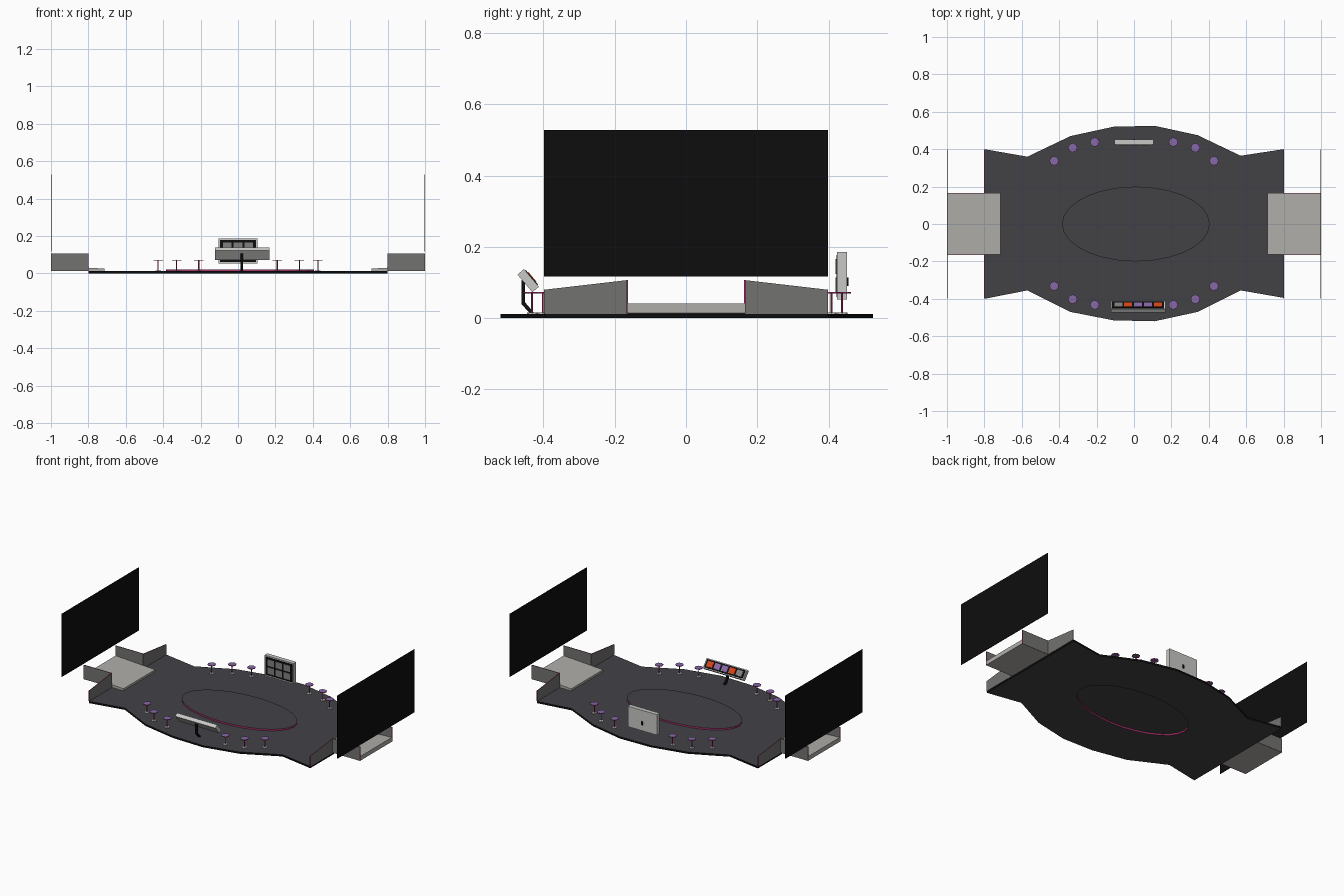
import bpy, bmesh, math
from mathutils import Matrix, Vector

if "Cube" in bpy.data.objects:
    bpy.data.objects.remove(bpy.data.objects["Cube"])


def material(name, r, g, b):
    m = bpy.data.materials.new(name)
    m.diffuse_color = (r, g, b, 1)
    m.use_nodes = True
    m.node_tree.nodes["Principled BSDF"].inputs["Base Color"].default_value = m.diffuse_color
    return m


FLOOR = material("charcoal floor", 0.055, 0.054, 0.062)
BLACK = material("black", 0.004, 0.004, 0.004)
LIGHT = material("platform grey", 0.43, 0.42, 0.40)
FRAME = material("frame grey", 0.58, 0.58, 0.57)
WALL = material("wall grey", 0.17, 0.17, 0.165)
PINK = material("magenta trim", 0.45, 0.03, 0.17)
PURPLE = material("purple", 0.24, 0.14, 0.38)
ORANGE = material("orange", 0.68, 0.06, 0.01)
TILE = material("tile grey", 0.22, 0.22, 0.22)


def finish(name, bm, mats):
    bmesh.ops.recalc_face_normals(bm, faces=bm.faces)
    me = bpy.data.meshes.new(name)
    bm.to_mesh(me)
    bm.free()
    for m in mats:
        me.materials.append(m)
    ob = bpy.data.objects.new(name, me)
    bpy.context.collection.objects.link(ob)
    return ob


def prism(name, pts, axis, a, b, cap, side=None):
    """Extrude a 2D outline along an axis; caps and sides may differ in colour."""
    to3d = {"x": lambda u, v, w: (w, u, v),
            "y": lambda u, v, w: (u, w, v),
            "z": lambda u, v, w: (u, v, w)}[axis]
    bm = bmesh.new()
    lo = [bm.verts.new(to3d(u, v, a)) for u, v in pts]
    hi = [bm.verts.new(to3d(u, v, b)) for u, v in pts]
    bm.faces.new(lo)
    bm.faces.new(hi)
    n = len(pts)
    for i in range(n):
        j = (i + 1) % n
        bm.faces.new((lo[i], lo[j], hi[j], hi[i])).material_index = 1
    return finish(name, bm, [cap, side or cap])


def box(name, center, size, mat, matrix=Matrix()):
    bm = bmesh.new()
    bmesh.ops.create_cube(bm, size=1)
    bmesh.ops.scale(bm, vec=size, verts=bm.verts)
    bmesh.ops.translate(bm, vec=center, verts=bm.verts)
    bmesh.ops.transform(bm, matrix=matrix, verts=bm.verts)
    return finish(name, bm, [mat])


def ellipse(cx, cy, rx, ry, n):
    return [(cx + rx * math.cos(2 * math.pi * i / n),
             cy + ry * math.sin(2 * math.pi * i / n)) for i in range(n)]


# Floor: open plate with an oval recess below and a raised oval above
outline = [(-0.8, 0.4), (-0.57, 0.36), (-0.34, 0.47), (-0.11, 0.52), (0.11, 0.525),
           (0.34, 0.475), (0.57, 0.365), (0.8, 0.4), (0.8, -0.395), (0.57, -0.355),
           (0.34, -0.47), (0.11, -0.52), (-0.11, -0.515), (-0.34, -0.47),
           (-0.57, -0.355), (-0.8, -0.4)]
oval = ellipse(0.01, 0, 0.395, 0.2, 28)


def ring(bm, pts, z):
    vs = [bm.verts.new((x, y, z)) for x, y in pts]
    es = [bm.edges.new((vs[i], vs[(i + 1) % len(vs)])) for i in range(len(vs))]
    return vs, es


def skirt(bm, lo, hi, idx):
    for i in range(len(lo)):
        j = (i + 1) % len(lo)
        bm.faces.new((lo[i], lo[j], hi[j], hi[i])).material_index = idx


bm = bmesh.new()
rings = {}
for key, pts, z in (("out_lo", outline, 0), ("out_hi", outline, 0.012),
                    ("in_lo", oval, 0), ("in_hi", oval, 0.010),
                    ("top_lo", oval, 0.012), ("top_hi", oval, 0.022)):
    rings[key] = ring(bm, pts, z)
for lo, hi in (("out_lo", "in_lo"), ("out_hi", "top_lo")):
    bmesh.ops.triangle_fill(bm, use_beauty=True, edges=rings[lo][1] + rings[hi][1])
bm.faces.new(rings["in_hi"][0])
bm.faces.new(rings["top_hi"][0])
skirt(bm, rings["out_lo"][0], rings["out_hi"][0], 1)
skirt(bm, rings["in_lo"][0], rings["in_hi"][0], 2)
skirt(bm, rings["top_lo"][0], rings["top_hi"][0], 2)
finish("floor", bm, [FLOOR, BLACK, PINK])

# Both ends: entrance ramp, trimmed walls and large screen
for s, side in ((-1, "left"), (1, "right")):
    prism(side + "_ramp", [(s * 0.715, 0.012), (s, 0.014), (s, 0.042), (s * 0.715, 0.026)],
          "y", -0.163, 0.165, LIGHT)
    for t, end in ((-1, "front"), (1, "back")):
        prism(f"{side}_{end}_end_wall",
              [(t * 0.398, 0.012), (t * 0.398, 0.08), (t * 0.165, 0.107), (t * 0.165, 0.012)],
              "x", s * 0.798, s * 0.802, WALL, PINK)
        prism(f"{side}_{end}_passage_wall",
              [(s * 0.8, 0.014), (s, 0.014), (s, 0.107), (s * 0.8, 0.107)],
              "y", t * 0.163, t * 0.167, WALL, PINK)
    box(side + "_screen", (s * 0.9985, 0, 0.323), (0.003, 0.796, 0.412), BLACK)

# Stools
for x, y in ((0.427, 0.335), (0.328, 0.405), (0.21, 0.435)):
    for sx in (-1, 1):
        for sy in (-1, 1):
            cx, cy = sx * x, sy * y + 0.003
            prism("stool_seat", ellipse(cx, cy, 0.025, 0.025, 8), "z", 0.069, 0.073,
                  PURPLE, PINK)
            prism("stool_post", ellipse(cx, cy, 0.003, 0.003, 6), "z", 0.012, 0.069, PINK)
            prism("stool_base", ellipse(cx, cy, 0.015, 0.015, 8), "z", 0.012, 0.016, FRAME)

# Tilted control desk with five buttons, facing the middle of the floor
tilt = Matrix.Translation((0.022, -0.443, 0.1055)) @ Matrix.Rotation(math.radians(-50), 4, "X")
box("desk_body", (0, 0, 0), (0.292, 0.065, 0.024), FRAME, tilt)
box("desk_panel", (0, 0, 0.0125), (0.278, 0.054, 0.003), BLACK, tilt)
for i, mat in enumerate((TILE, ORANGE, PURPLE, PURPLE, ORANGE)):
    box("desk_button", ((i - 2) * 0.053, 0, 0.0145), (0.043, 0.036, 0.003), mat, tilt)

# Bent desk stand
prism("desk_stand", [(-0.424, 0.012), (-0.452, 0.045), (-0.452, 0.098), (-0.462, 0.108),
                     (-0.462, 0.04), (-0.437, 0.012)], "x", 0.014, 0.028, BLACK)

# Upright display with a grid of tiles
box("display_frame", (0, 0.438, 0.119), (0.21, 0.028, 0.134), FRAME)
box("display_panel", (0, 0.4235, 0.119), (0.194, 0.003, 0.118), BLACK)
for col in (-1, 0, 1):
    for row in (-1, 1):
        box("display_tile", (col * 0.058, 0.4215, 0.119 + row * 0.026),
            (0.046, 0.003, 0.042), TILE)
box("display_back_socket", (0, 0.4535, 0.102), (0.01, 0.004, 0.024), BLACK)
